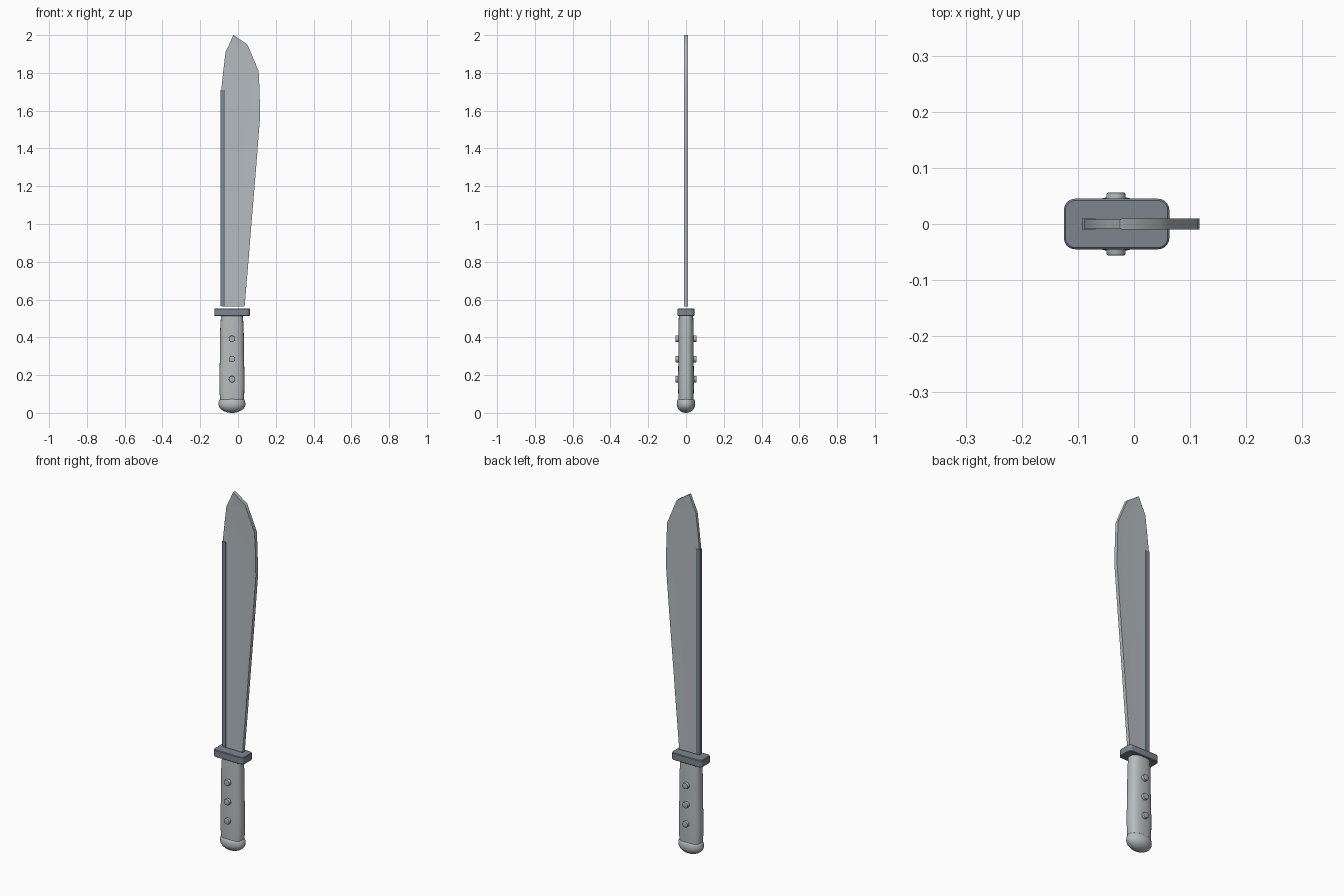
import bpy, bmesh, math
from mathutils import Matrix

if "Cube" in bpy.data.objects:
    bpy.data.objects.remove(bpy.data.objects["Cube"])

CX = -0.032  # handle axis


def material(name, rgb):
    m = bpy.data.materials.new(name)
    m.diffuse_color = (*rgb, 1)
    m.use_nodes = True
    m.node_tree.nodes["Principled BSDF"].inputs["Base Color"].default_value = m.diffuse_color
    return m


steel = material("light_steel", (0.46, 0.50, 0.52))
dark = material("dark_steel", (0.20, 0.235, 0.275))
grip = material("grip_grey", (0.47, 0.50, 0.51))
rivet_mat = material("rivet_grey", (0.42, 0.45, 0.47))


def finish(name, bm, mat, angle=35):
    bmesh.ops.recalc_face_normals(bm, faces=bm.faces)
    me = bpy.data.meshes.new(name)
    bm.to_mesh(me)
    bm.free()
    me.materials.append(mat)
    me.shade_smooth()
    me.set_sharp_from_angle(angle=math.radians(angle))
    ob = bpy.data.objects.new(name, me)
    bpy.context.collection.objects.link(ob)
    return ob


def loft(name, rings, mat, angle=35):
    """Skin a stack of rings of equal point count and cap both ends."""
    bm = bmesh.new()
    vs = [[bm.verts.new(p) for p in r] for r in rings]
    n = len(vs[0])
    for a, b in zip(vs, vs[1:]):
        for i in range(n):
            j = (i + 1) % n
            bm.faces.new((a[i], a[j], b[j], b[i]))
    bm.faces.new(vs[0])
    bm.faces.new(vs[-1])
    return finish(name, bm, mat, angle)


def oval(z, rx, ry, n=40, p=1.0):
    pts = []
    for i in range(n):
        t = 2 * math.pi * i / n
        c, s = math.cos(t), math.sin(t)
        pts.append((CX + rx * math.copysign(abs(c) ** p, c),
                    ry * math.copysign(abs(s) ** p, s), z))
    return pts


def rounded_rect(x0, x1, hy, r, z, seg=5):
    pts = []
    for cx, cy, a in ((x1 - r, hy - r, 0), (x0 + r, hy - r, 90),
                      (x0 + r, r - hy, 180), (x1 - r, r - hy, 270)):
        for k in range(seg + 1):
            t = math.radians(a + 90 * k / seg)
            pts.append((cx + r * math.cos(t), cy + r * math.sin(t), z))
    return pts


# Blade: sections of (z, spine x, edge x), slightly thicker at the edge
sections = [(0.563, -.088, .035), (0.8, -.088, .055), (1.0, -.088, .071),
            (1.3, -.088, .096), (1.57, -.088, .117), (1.715, -.088, .114),
            (1.81, -.078, .109), (1.91, -.066, .067), (1.95, -.047, .05),
            (2.0, -.025, -.023)]
rings = []
for z, a, b in sections:
    m = a + (b - a) * 0.6
    rings.append([(a, -.008, z), (m, -.008, z), (b, -.010, z),
                  (b, .010, z), (m, .008, z), (a, .008, z)])
loft("blade", rings, steel)

# Dark spine strip
loft("spine_strip", [rounded_rect(-.093, -.068, .011, .003, z, 2)
                     for z in (0.567, 1.71)], dark)

# Guard with rounded corners and a small chamfer
loft("guard", [rounded_rect(-.125 + d, .063 - d, .045 - d, .02 - d, z)
               for z, d in ((.513, .003), (.516, 0), (.550, 0), (.553, .003))],
     dark)

# Contoured grip
loft("grip", [oval(z, rx, ry, p=0.8) for z, rx, ry in
              ((.06, .062, .040), (.10, .065, .041), (.17, .067, .042),
               (.25, .065, .041), (.33, .063, .040), (.39, .063, .040),
               (.45, .062, .040), (.515, .058, .038))], grip)

# Domed pommel
pommel = []
for k in range(13):
    t = math.radians(-88 + 88 * k / 12)
    pommel.append(oval(.046 + .046 * math.sin(t), .071 * math.cos(t), .049 * math.cos(t)))
pommel += [oval(.060, .070, .048), oval(.069, .067, .045), oval(.073, .062, .040)]
loft("pommel", pommel, grip, 50)

# Rivets running through the grip
for i, z in enumerate((.178, .285, .392)):
    bm = bmesh.new()
    bmesh.ops.create_cone(bm, cap_ends=True, segments=20, radius1=.017,
                          radius2=.017, depth=.112,
                          matrix=Matrix.Translation((CX, 0, z)) @ Matrix.Rotation(math.pi / 2, 4, 'X'))
    rims = [e for e in bm.edges if abs(e.verts[0].co.y - e.verts[1].co.y) < 1e-5]
    bmesh.ops.bevel(bm, geom=rims, offset=.003, segments=2, affect='EDGES', profile=0.5)
    finish("rivet_%d" % (i + 1), bm, rivet_mat)
